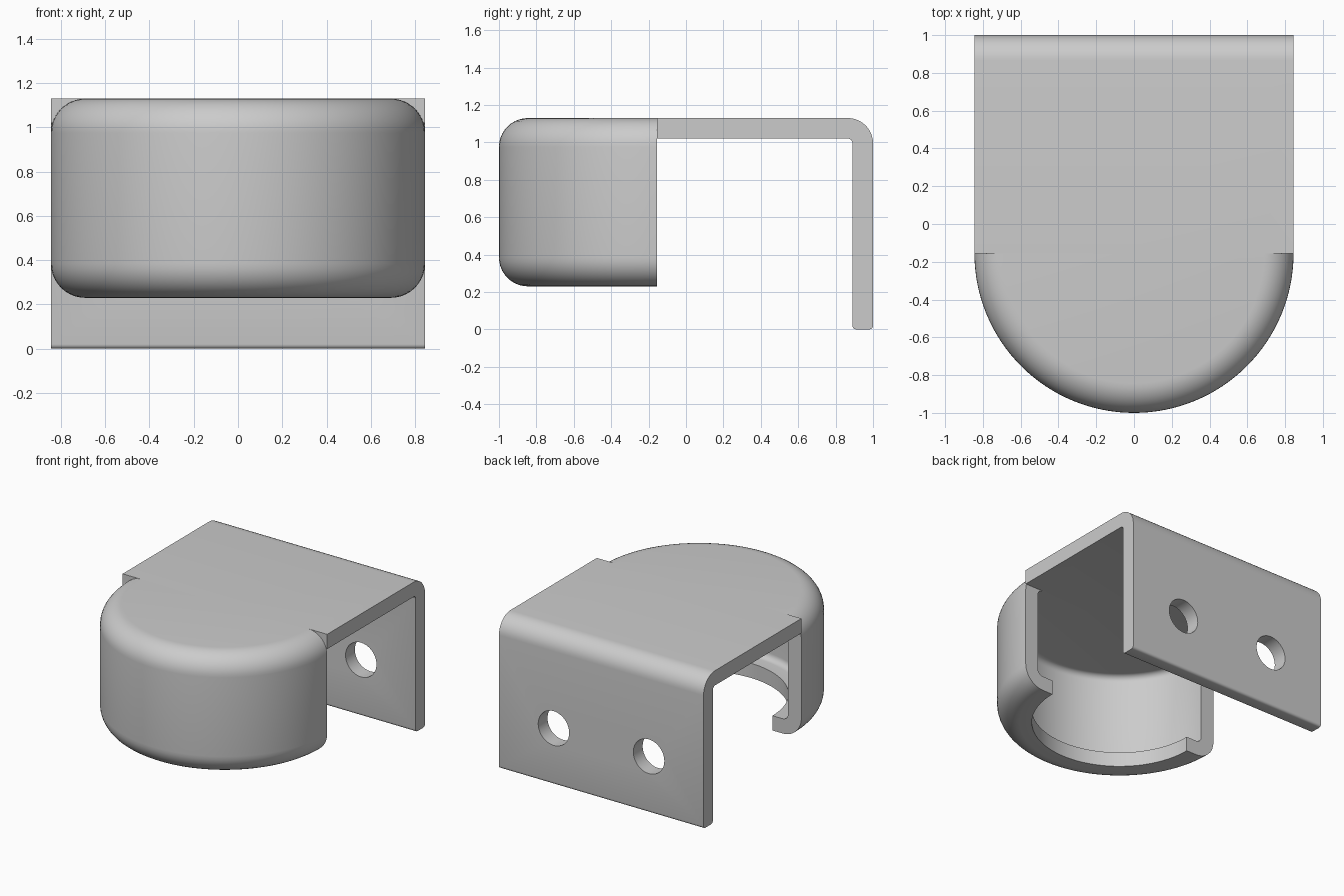
import bpy, bmesh
from math import pi, cos, sin, radians
from mathutils import Matrix, Vector

if "Cube" in bpy.data.objects:
    bpy.data.objects.remove(bpy.data.objects["Cube"])

R, T, TOP, BOTTOM, CY = 0.845, 0.11, 1.13, 0.23, -0.155


def arc(cx, cy, r, a0, a1, n=10):
    return [(cx + r * cos(radians(a0 + (a1 - a0) * i / n)),
             cy + r * sin(radians(a0 + (a1 - a0) * i / n))) for i in range(n + 1)]


def to_object(bm, name):
    bmesh.ops.recalc_face_normals(bm, faces=bm.faces)
    mesh = bpy.data.meshes.new(name)
    bm.to_mesh(mesh)
    bm.free()
    obj = bpy.data.objects.new(name, mesh)
    bpy.context.collection.objects.link(obj)
    return obj


def combine(target, other, operation):
    bpy.context.view_layer.objects.active = target
    mod = target.modifiers.new(operation.lower(), 'BOOLEAN')
    mod.operation, mod.solver, mod.object = operation, 'EXACT', other
    bpy.ops.object.modifier_apply(modifier=mod.name)
    bpy.data.objects.remove(other, do_unlink=True)


# Bent sheet: flat top folding down into the mounting wall
profile = [(CY, TOP)]
profile += arc(1 - 0.135, TOP - 0.135, 0.135, 90, 0)
profile += arc(1 - 0.02, 0.02, 0.02, 0, -90, 4)
profile += arc(1 - T + 0.02, 0.02, 0.02, -90, -180, 4)
profile += arc(1 - T - 0.025, TOP - T - 0.025, 0.025, 0, 90, 6)
profile += [(CY, TOP - T)]
bm = bmesh.new()
face = bm.faces.new([bm.verts.new((-R, y, z)) for y, z in profile])
ext = bmesh.ops.extrude_face_region(bm, geom=[face])
moved = [g for g in ext['geom'] if isinstance(g, bmesh.types.BMVert)]
bmesh.ops.translate(bm, verts=moved, vec=(2 * R, 0, 0))
bracket = to_object(bm, "mounting_bracket")

# Two screw holes through the wall
for side in (-1, 1):
    bm = bmesh.new()
    bmesh.ops.create_cone(bm, cap_ends=True, segments=48, radius1=0.128,
                          radius2=0.128, depth=0.5,
                          matrix=Matrix.Translation((side * 0.393, 0.95, 0.42))
                          @ Matrix.Rotation(pi / 2, 4, 'X'))
    cutter = to_object(bm, "hole_cutter")
    cutter.hide_render = True
    combine(bracket, cutter, 'DIFFERENCE')

# Half-round hollow cup with rounded rims and an inward lip
f, g = 0.155, 0.045
section = [(0, TOP)]
section += arc(R - f, TOP - f, f, 90, 0)
section += arc(R - f, BOTTOM + f, f, 0, -90)
section += [(0.605, BOTTOM), (0.605, BOTTOM + T)]
section += arc(R - f, BOTTOM + f, g, -90, 0, 6)
section += arc(R - f, TOP - f, g, 0, 90, 6)
section += [(0, TOP - T)]
bm = bmesh.new()
verts = [bm.verts.new((r, CY, z)) for r, z in section]
edges = [bm.edges.new(pair) for pair in zip(verts, verts[1:])]
bmesh.ops.spin(bm, geom=verts + edges, cent=(0, CY, 0), axis=(0, 0, 1),
               angle=-pi, steps=64, use_duplicate=False)
bmesh.ops.remove_doubles(bm, verts=bm.verts, dist=0.0001)
bmesh.ops.holes_fill(bm, edges=[e for e in bm.edges if e.is_boundary], sides=0)
cup = to_object(bm, "rounded_cup")

# Fuse the cup and the bracket into one shell
combine(bracket, cup, 'UNION')
bpy.ops.object.select_all(action='DESELECT')
bracket.select_set(True)
bpy.context.view_layer.objects.active = bracket
bpy.ops.object.shade_smooth_by_angle(angle=radians(30))
